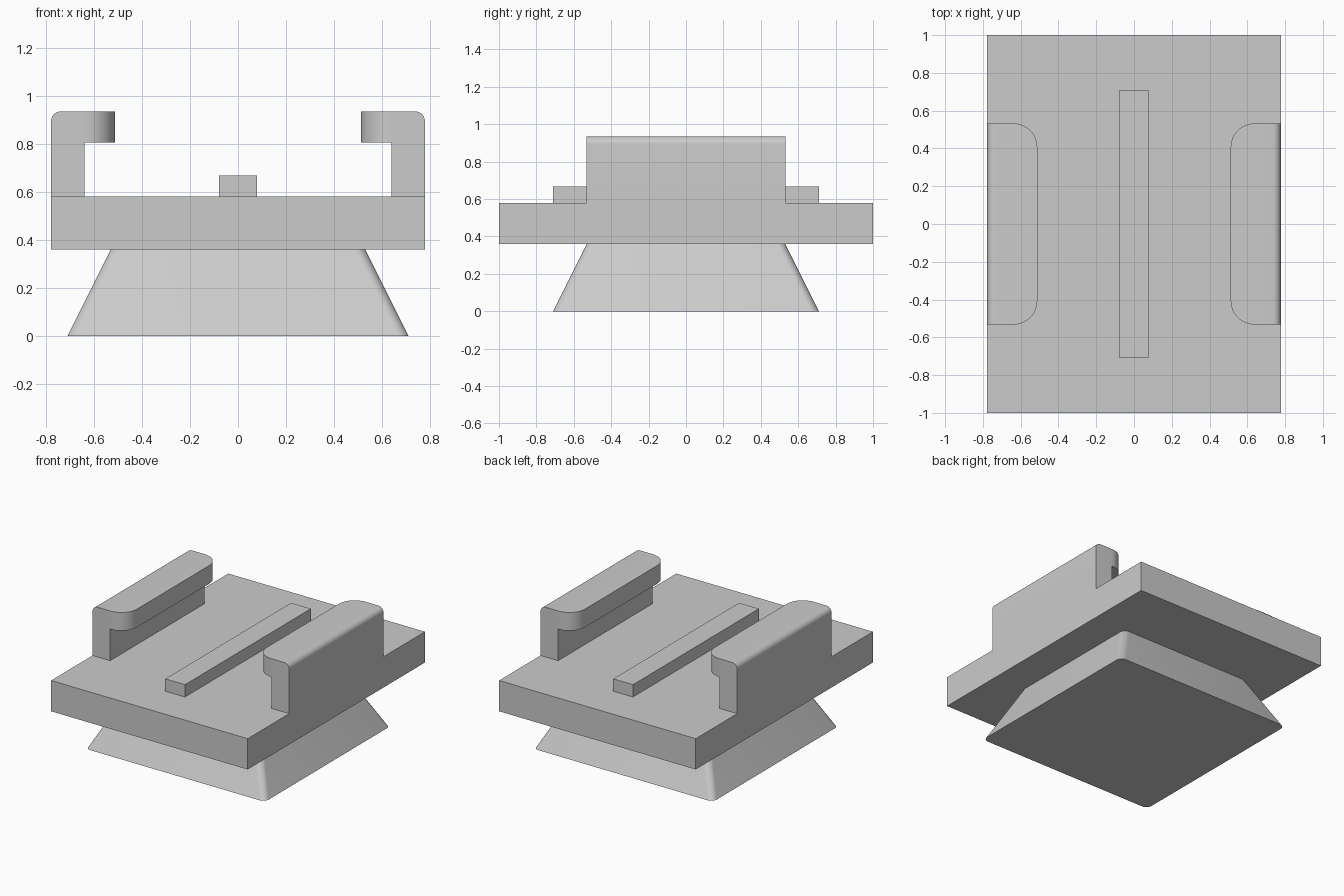
import bpy, bmesh
from mathutils import Vector

cube = bpy.data.objects.get("Cube")
if cube:
    bpy.data.objects.remove(cube, do_unlink=True)

grey = bpy.data.materials.new("light_grey")
grey.use_nodes = True
colour = (0.6, 0.6, 0.6, 1)
grey.diffuse_color = colour
grey.node_tree.nodes["Principled BSDF"].inputs["Base Color"].default_value = colour


def finish(bm, name):
    bmesh.ops.recalc_face_normals(bm, faces=bm.faces)
    mesh = bpy.data.meshes.new(name)
    bm.to_mesh(mesh)
    bm.free()
    mesh.materials.append(grey)
    obj = bpy.data.objects.new(name, mesh)
    bpy.context.collection.objects.link(obj)
    bpy.ops.object.select_all(action="DESELECT")
    obj.select_set(True)
    bpy.context.view_layer.objects.active = obj
    bpy.ops.object.shade_smooth_by_angle(angle=0.5)
    return obj


def box(half_x, half_y, low, high, top_inset=0.0):
    """Box whose top can be drawn in to make sloping sides."""
    bm = bmesh.new()
    bmesh.ops.create_cube(bm, size=2)
    for v in bm.verts:
        inset = top_inset if v.co.z > 0 else 0
        v.co = Vector((v.co.x * (half_x - inset), v.co.y * (half_y - inset),
                       high if v.co.z > 0 else low))
    return bm


def round_edges(bm, rule, radius, segments):
    edges = [e for e in bm.edges if rule(*(v.co for v in e.verts))]
    bmesh.ops.bevel(bm, geom=edges, offset=radius, segments=segments,
                    profile=0.5, affect="EDGES")


# Flared foot with rounded corners
foot = box(0.71, 0.71, 0, 0.36, top_inset=0.18)
round_edges(foot, lambda a, b: abs(a.z - b.z) > 0.1, 0.04, 8)
finish(foot, "flared_foot")

# Flat plate and its raised centre rib
finish(box(0.777, 1, 0.36, 0.58), "base_plate")
finish(box(0.078, 0.71, 0.58, 0.668), "centre_rib")

# Hooked side rails: an L profile run along y, lip corners rounded in plan
HALF = 0.532
profile = [(0.777, 0.58), (0.777, 0.935), (0.512, 0.935),
           (0.512, 0.805), (0.638, 0.805), (0.638, 0.58)]
for name, side in (("left_rail", 1), ("right_rail", -1)):
    bm = bmesh.new()
    end = bm.faces.new([bm.verts.new((side * x, -HALF, z)) for x, z in profile])
    run = bmesh.ops.extrude_face_region(bm, geom=[end])["geom"]
    bmesh.ops.translate(bm, vec=(0, 2 * HALF, 0),
                        verts=[g for g in run if isinstance(g, bmesh.types.BMVert)])
    bmesh.ops.recalc_face_normals(bm, faces=bm.faces)
    round_edges(bm, lambda a, b: max(abs(a.x), abs(b.x)) < 0.52
                and abs(a.z - b.z) > 0.1, 0.125, 14)
    round_edges(bm, lambda a, b: min(abs(a.x), abs(b.x)) > 0.77
                and min(a.z, b.z) > 0.93, 0.04, 8)
    finish(bm, name)
